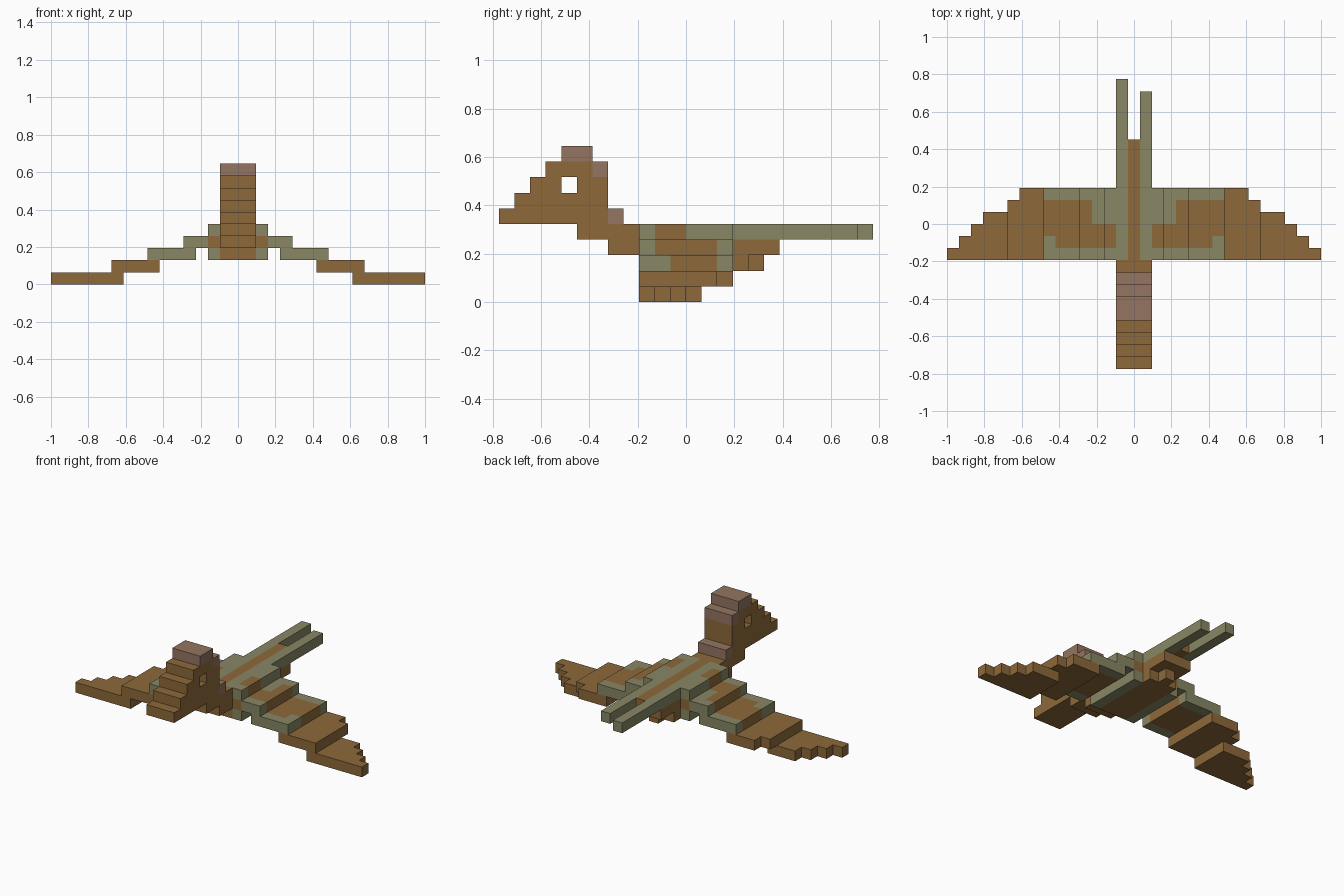
import bpy, bmesh, math
from mathutils import Vector

if "Cube" in bpy.data.objects:
    bpy.data.objects.remove(bpy.data.objects["Cube"], do_unlink=True)

U = 2 / 31  # edge length of one block


def material(name, rgb):
    m = bpy.data.materials.new(name)
    m.use_nodes = True
    m.diffuse_color = (*rgb, 1)
    bsdf = m.node_tree.nodes["Principled BSDF"]
    bsdf.inputs["Base Color"].default_value = (*rgb, 1)
    bsdf.inputs["Roughness"].default_value = 0.8
    return m


MATS = [material("brown", (0.270, 0.141, 0.043)),
        material("olive green", (0.246, 0.242, 0.130)),
        material("dusty pink", (0.296, 0.178, 0.122))]
BROWN, GREEN, PINK = 0, 1, 2


def build(name, boxes, side=1):
    """Make one stepped part from boxes (x0, x1, y0, y1, z0, z1, colour) in
    block units; blocks are centred on whole x, and later boxes repaint earlier."""
    cells = {}
    for x0, x1, y0, y1, z0, z1, col in boxes:
        for x in range(x0, x1):
            for y in range(y0, y1):
                for z in range(z0, z1):
                    cells[(x * side, y, z)] = col
    bm = bmesh.new()
    for (x, y, z), col in cells.items():
        centre = Vector((x, y + 0.5, z + 0.5))
        for axis in range(3):
            for s in (-1, 1):
                n = [0, 0, 0]
                n[axis] = s
                if (x + n[0], y + n[1], z + n[2]) in cells:
                    continue
                n = Vector(n)
                a = Vector([float(i == (axis + 1) % 3) for i in range(3)])
                b = n.cross(a)
                quad = [centre + (n + p * a + q * b) / 2
                        for p, q in ((-1, -1), (1, -1), (1, 1), (-1, 1))]
                face = bm.faces.new([bm.verts.new(v * U) for v in quad])
                face.material_index = col
    # weld the blocks and merge flat areas of one colour
    bmesh.ops.remove_doubles(bm, verts=bm.verts[:], dist=U * 0.01)
    bmesh.ops.dissolve_limit(bm, angle_limit=math.radians(1), verts=bm.verts[:],
                             edges=bm.edges[:], delimit={'MATERIAL'})
    me = bpy.data.meshes.new(name)
    bm.to_mesh(me)
    bm.free()
    for m in MATS:
        me.materials.append(m)
    ob = bpy.data.objects.new(name, me)
    bpy.context.collection.objects.link(ob)
    return ob


# Body: brown core with green lower sides, and a keel stepping up to the tail
build("body", [(-2, 3, -3, 3, 2, 3, GREEN),
               (-2, 3, -3, 3, 3, 4, BROWN),
               (-1, 2, -3, 4, 2, 3, BROWN),
               (0, 1, 4, 5, 2, 3, BROWN),
               (-1, 2, 3, 6, 3, 4, BROWN)])

# Back plate with brown flank patches and a centre stripe
build("back", [(-2, 3, -3, 3, 4, 5, GREEN),
               (-2, -1, -2, 0, 4, 5, BROWN),
               (2, 3, -2, 0, 4, 5, BROWN),
               (0, 1, -3, 7, 4, 5, BROWN)])

# Two tail streamers of uneven length
build("right_tail_streamer", [(-1, 0, 3, 12, 4, 5, GREEN)])
build("left_tail_streamer", [(1, 2, 3, 11, 4, 5, GREEN)])

# Neck and head: rows (y0, y1, z), then pink crest blocks
rows = [(-5, -3, 3), (-7, -3, 4), (-12, -5, 5), (-11, -5, 6),
        (-10, -8, 7), (-7, -5, 7), (-9, -6, 8)]
crest = [(-5, -4, 5), (-6, -5, 8), (-8, -6, 9)]
build("neck_and_head",
      [(-1, 2, a, b, z, z + 1, BROWN) for a, b, z in rows]
      + [(-1, 2, a, b, z, z + 1, PINK) for a, b, z in crest])

# Wings: each panel steps one block down towards the tip
for side, label in ((1, "left"), (-1, "right")):
    build(label + "_wing_root", [(3, 5, -3, 3, 3, 4, GREEN),
                                 (3, 5, -2, 0, 3, 4, BROWN),
                                 (4, 5, 0, 2, 3, 4, BROWN)], side)
    build(label + "_wing_inner", [(4, 8, -3, 3, 2, 3, GREEN),
                                  (4, 7, -2, 0, 2, 3, BROWN),
                                  (4, 8, -1, 2, 2, 3, BROWN)], side)
    build(label + "_wing_outer", [(7, 10, -3, 3, 1, 2, BROWN),
                                  (10, 11, -3, 2, 1, 2, BROWN)], side)
    # wing tip with a staircase trailing edge
    build(label + "_wing_tip",
          [(10, 13, -3, 1, 0, 1, BROWN)]
          + [(13 + i, 14 + i, -3, -i, 0, 1, BROWN) for i in range(3)], side)
